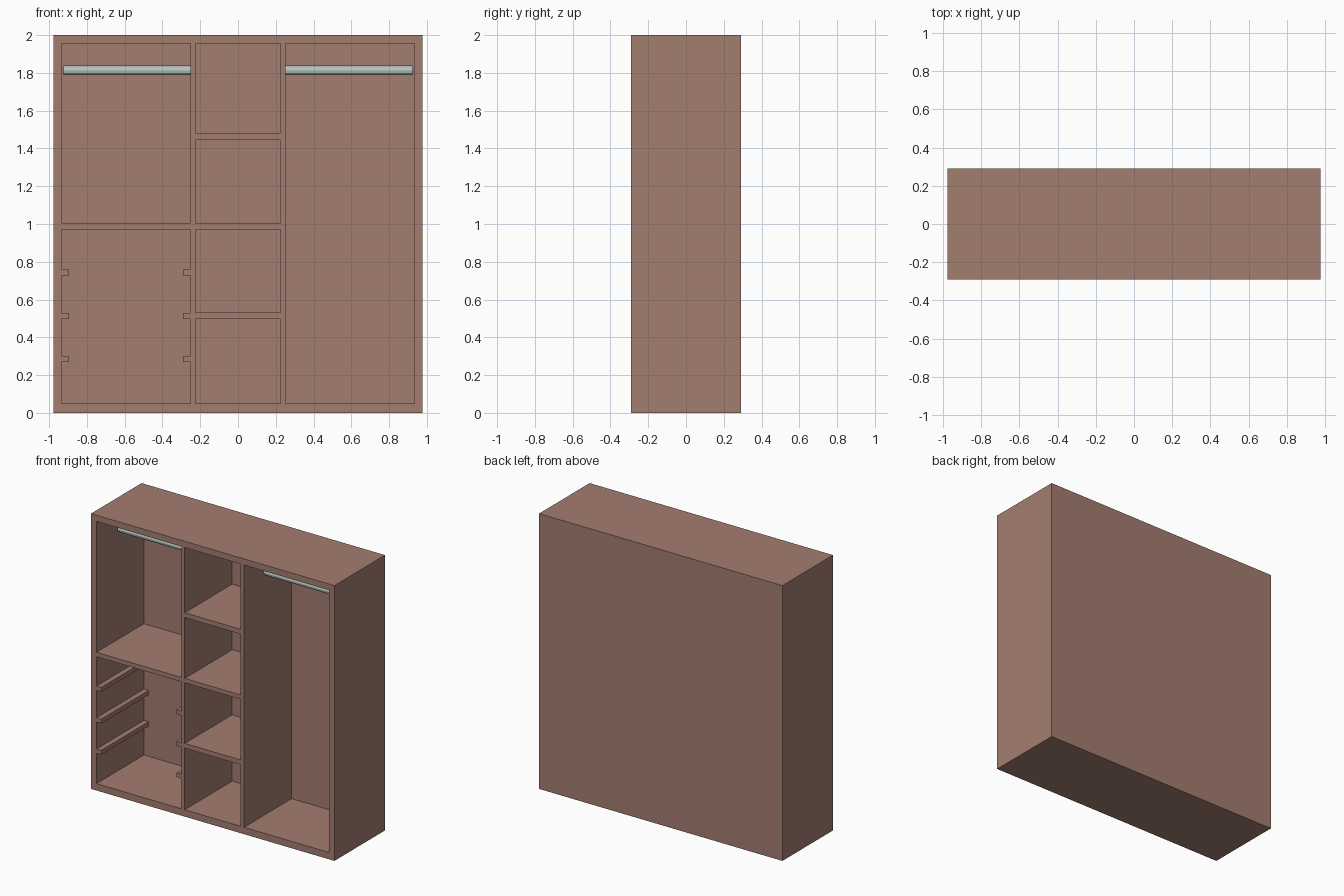
import bpy, bmesh, math
from mathutils import Matrix, Vector

if "Cube" in bpy.data.objects:
    bpy.data.objects.remove(bpy.data.objects["Cube"])

W, D, H = 0.978, 0.29, 2.0      # half width, half depth, height
SIDE, DIV_OUT, DIV_IN = 0.934, 0.252, 0.225
BOTTOM, TOP = 0.05, 1.955
BACK = D - 0.035                # inner face of the back panel


def material(name, color):
    m = bpy.data.materials.new(name)
    m.diffuse_color = (*color, 1)
    m.use_nodes = True
    m.node_tree.nodes["Principled BSDF"].inputs["Base Color"].default_value = m.diffuse_color
    return m


def make_object(name, bm, mat=None):
    bmesh.ops.recalc_face_normals(bm, faces=bm.faces)
    me = bpy.data.meshes.new(name)
    bm.to_mesh(me)
    bm.free()
    ob = bpy.data.objects.new(name, me)
    bpy.context.collection.objects.link(ob)
    if mat:
        me.materials.append(mat)
    return ob


def prism(bm, profile, y0, y1):
    face = bm.faces.new([bm.verts.new((x, y0, z)) for x, z in profile])
    ext = bmesh.ops.extrude_face_region(bm, geom=[face])["geom"]
    verts = [v for v in ext if isinstance(v, bmesh.types.BMVert)]
    bmesh.ops.translate(bm, verts=verts, vec=(0, y1 - y0, 0))


def rect(x0, x1, z0, z1):
    return [(x0, z0), (x1, z0), (x1, z1), (x0, z1)]


wood = material("wood", (0.37, 0.205, 0.16))
metal = material("metal", (0.48, 0.56, 0.53))

# Cabinet block
bm = bmesh.new()
prism(bm, rect(-W, W, 0, H), -D, D)
cabinet = make_object("wardrobe_cabinet", bm, wood)

# Compartments: hanging spaces and cubby holes
bm = bmesh.new()
cells = [rect(-SIDE, -DIV_OUT, 1.004, TOP), rect(DIV_OUT, SIDE, BOTTOM, TOP)]
for z0, z1 in ((BOTTOM, 0.497), (0.532, 0.972), (1.004, 1.446), (1.481, TOP)):
    cells.append(rect(-DIV_IN, DIV_IN, z0, z1))

# Drawer space with runners left standing on both walls
runners = [z for base in (0.27, 0.497, 0.727) for z in (base, base + 0.032)]
inset = 0.038
left, right = [(-SIDE, BOTTOM)], [(-DIV_OUT, BOTTOM)]
for i, z in enumerate(runners):
    step = (0, inset) if i % 2 == 0 else (inset, 0)
    left += [(-SIDE + s, z) for s in step]
    right += [(-DIV_OUT - s, z) for s in step]
left.append((-SIDE, 0.972))
right.append((-DIV_OUT, 0.972))
cells.append(right + left[::-1])

for cell in cells:
    prism(bm, cell, -D - 0.1, BACK)
cutter = make_object("compartment_cutter", bm)
cutter.hide_render = True

# Carve the compartments out of the block
mod = cabinet.modifiers.new("compartments", 'BOOLEAN')
mod.operation = 'DIFFERENCE'
mod.solver = 'EXACT'
mod.object = cutter
bpy.context.view_layer.objects.active = cabinet
cabinet.select_set(True)
bpy.ops.object.modifier_apply(modifier=mod.name)
bpy.data.objects.remove(cutter, do_unlink=True)

# Clothes rails
for side, name in ((-1, "left_clothes_rail"), (1, "right_clothes_rail")):
    x0, x1 = DIV_OUT, SIDE - 0.01
    bm = bmesh.new()
    bmesh.ops.create_cone(
        bm, cap_ends=True, segments=12, radius1=0.025, radius2=0.025, depth=x1 - x0,
        matrix=Matrix.Translation(Vector((side * (x0 + x1) / 2, -0.04, 1.813)))
        @ Matrix.Rotation(math.pi / 2, 4, 'Y'))
    make_object(name, bm, metal)
